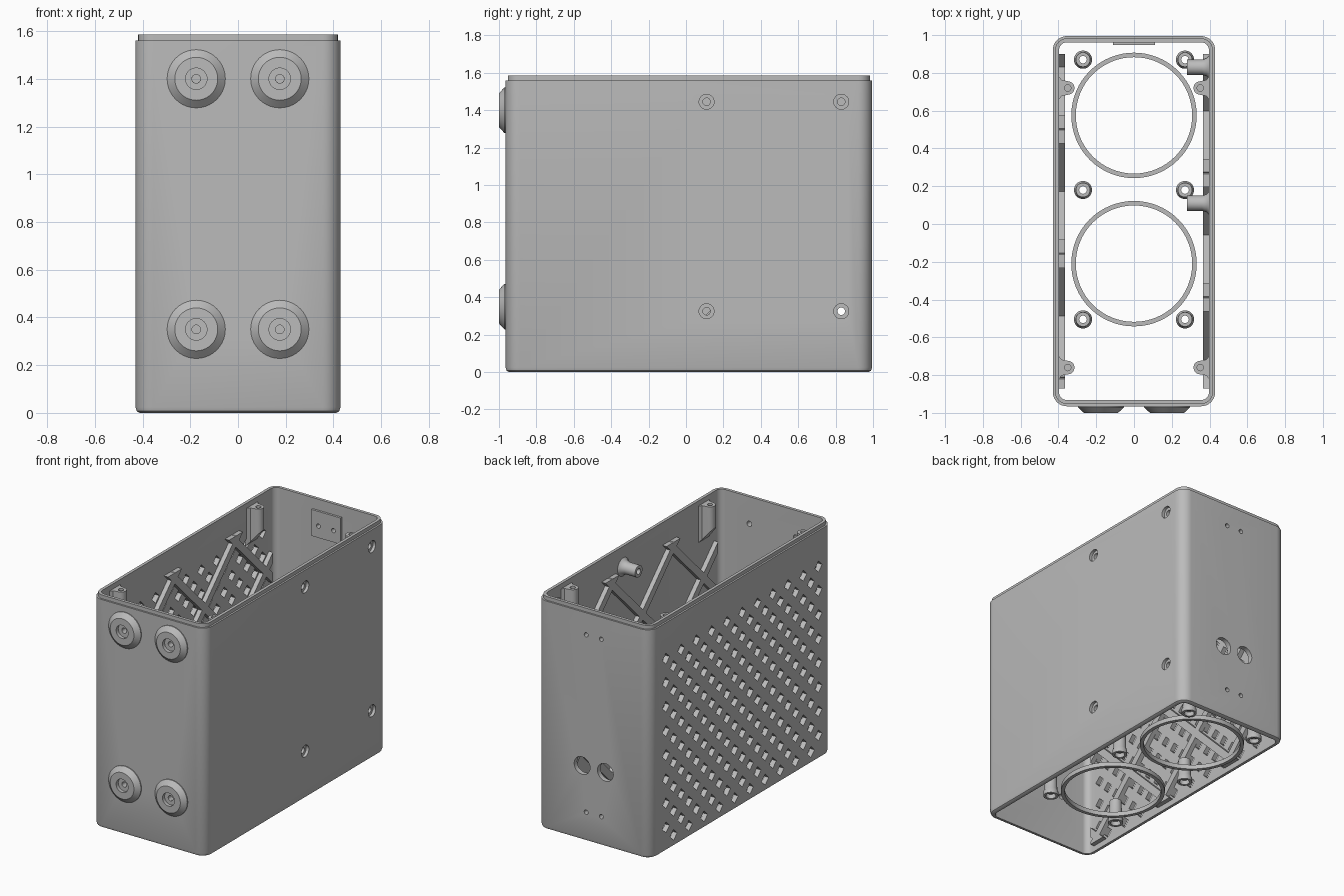
import bpy, bmesh
from math import pi, cos, sin
from mathutils import Matrix, Vector

cube = bpy.data.objects.get("Cube")
if cube:
    bpy.data.objects.remove(cube, do_unlink=True)

grey = bpy.data.materials.new("light_grey_plastic")
grey.use_nodes = True
grey.diffuse_color = (0.5, 0.5, 0.5, 1)
grey.node_tree.nodes["Principled BSDF"].inputs["Base Color"].default_value = grey.diffuse_color

# Main dimensions
W, FRONT, BACK, H, WALL = 0.43, -0.965, 0.995, 1.585, 0.033
INNER = W - WALL
TO_X = Matrix.Rotation(pi / 2, 4, 'Y')
TO_BACK = Matrix.Rotation(-pi / 2, 4, 'X')
TO_FRONT = Matrix.Rotation(pi / 2, 4, 'X')
UP = Matrix.Identity(4)


def finish(name, bm):
    bmesh.ops.remove_doubles(bm, verts=bm.verts, dist=1e-5)
    bmesh.ops.recalc_face_normals(bm, faces=bm.faces)
    me = bpy.data.meshes.new(name)
    bm.to_mesh(me)
    bm.free()
    me.materials.append(grey)
    ob = bpy.data.objects.new(name, me)
    bpy.context.collection.objects.link(ob)
    return ob


def smooth(ob):
    bpy.ops.object.select_all(action='DESELECT')
    ob.select_set(True)
    bpy.context.view_layer.objects.active = ob
    bpy.ops.object.shade_smooth_by_angle(angle=0.6)


def skin(bm, rows, loop):
    """Join equal rings of points with quads."""
    rings = [[bm.verts.new(p) for p in row] for row in rows]
    pairs = list(zip(rings, rings[1:])) + ([(rings[-1], rings[0])] if loop else [])
    for a, b in pairs:
        for i in range(len(a)):
            j = (i + 1) % len(a)
            bm.faces.new((a[i], a[j], b[j], b[i]))


def lathe(bm, profile, place, rot=UP, segs=32, loop=False):
    m = Matrix.Translation(place) @ rot
    rows = [[m @ Vector((r * cos(2 * pi * i / segs), r * sin(2 * pi * i / segs), h))
             for i in range(segs)] for r, h in profile]
    skin(bm, rows, loop)


def plug(bm, r, h0, h1, place, rot=UP, segs=24):
    lathe(bm, [(0, h0), (r, h0), (r, h1), (0, h1)], place, rot, segs)


def cut(ob, cutter):
    mod = ob.modifiers.new("cut", 'BOOLEAN')
    mod.object = cutter
    mod.solver = 'EXACT'
    bpy.context.view_layer.update()
    me = bpy.data.meshes.new_from_object(ob.evaluated_get(bpy.context.evaluated_depsgraph_get()))
    ob.modifiers.clear()
    ob.data = me


def discard(ob):
    bpy.data.objects.remove(ob, do_unlink=True)


def outline(inset, z, radius=0.075, steps=8):
    """Rounded rectangle around the case."""
    r = radius - inset
    pts = []
    for k, (sx, sy) in enumerate([(1, 1), (-1, 1), (-1, -1), (1, -1)]):
        cx = sx * (W - radius)
        cy = BACK - radius if sy > 0 else FRONT + radius
        for i in range(steps + 1):
            a = pi / 2 * (k + i / steps)
            pts.append((cx + r * cos(a), cy + r * sin(a), z))
    return pts


# Case shell: open tube with a bevelled foot and a stepped rim
bm = bmesh.new()
skin(bm, [outline(i, z) for i, z in [
    (0.018, 0), (0.006, 0.007), (0, 0.024), (0, 1.56), (0.012, 1.56),
    (0.012, H), (WALL, H), (WALL, 0)]], True)
case = finish("case_shell", bm)

# Staggered diamond vents in one side
STEP = 0.1645
bm = bmesh.new()
for row in range(16):
    odd = row % 2
    for col in range(11 - odd):
        place = (-W, 0.83 - STEP * (col + odd / 2), 1.315 - row * STEP / 2)
        plug(bm, 0.038, -0.06, 0.06, place, TO_X, 4)
vents = finish("vent_cutter", bm)
cut(case, vents)
discard(vents)

# Holes: side screws, front feet, back bracket screws, cable ports
SCREWS = [(y, z) for y in (0.11, 0.83) for z in (0.325, 1.445)]
FEET = [(x, z) for x in (-0.175, 0.175) for z in (0.35, 1.4)]
bm = bmesh.new()
for y, z in SCREWS:
    lathe(bm, [(0, -0.1), (0.02, -0.1), (0.02, -0.02), (0.04, -0.02), (0.04, 0.02), (0, 0.02)],
          (W, y, z), TO_X)
for x, z in FEET:
    plug(bm, 0.018, -0.06, 0.02, (x, FRONT, z), TO_FRONT)
for x in (-0.057, 0.057):
    for z in (0.2, 1.41):
        plug(bm, 0.015, -0.08, 0.02, (x, BACK, z), TO_BACK, 16)
for x in (-0.088, 0.088):
    plug(bm, 0.06, -0.08, 0.02, (x, BACK, 0.51), TO_BACK)
holes = finish("hole_cutter", bm)
cut(case, holes)

# Bracket pads inside the back wall
for label, z in (("lower", 0.2), ("upper", 1.42)):
    bm = bmesh.new()
    bmesh.ops.create_cube(bm, size=1, matrix=Matrix.Translation((0, BACK - WALL - 0.005, z))
                          @ Matrix.Diagonal((0.22, 0.02, 0.18, 1)))
    pad = finish(label + "_back_pad", bm)
    cut(pad, holes)
discard(holes)
smooth(case)

# Conical feet on the front
for n, (x, z) in enumerate(FEET):
    bm = bmesh.new()
    lathe(bm, [(0.018, 0), (0.122, 0), (0.122, 0.006), (0.09, 0.035), (0.045, 0.035),
               (0.045, 0.012), (0.018, 0.012)], (x, FRONT, z), TO_FRONT, 40, True)
    smooth(finish(f"front_foot_{n + 1}", bm))

# Screw standoffs inside the plain side, flared at the wall
for n, (y, z) in enumerate(SCREWS):
    bm = bmesh.new()
    lathe(bm, [(0.02, 0.28), (0.04, 0.28), (0.04, 0.36), (0.048, 0.385), (0.065, INNER + 0.003),
               (0.02, INNER + 0.003)], (0, y, z), TO_X, 32, True)
    smooth(finish(f"side_standoff_{n + 1}", bm))

# Fan rings and fan screw bosses at the bottom
for n, y in enumerate((0.575, -0.21)):
    bm = bmesh.new()
    lathe(bm, [(0.308, 0), (0.332, 0), (0.332, 0.03), (0.308, 0.03)], (0, y, 0), UP, 64, True)
    smooth(finish(f"fan_ring_{n + 1}", bm))
for n, (x, y) in enumerate((x, y) for x in (-0.27, 0.27) for y in (0.87, 0.18, -0.505)):
    bm = bmesh.new()
    lathe(bm, [(0.032, 0), (0.048, 0), (0.048, 0.03), (0.042, 0.04), (0.038, 0.16), (0.02, 0.16),
               (0.02, 0.03), (0.032, 0.03)], (x, y, 0), UP, 32, True)
    smooth(finish(f"fan_boss_{n + 1}", bm))

# Lid posts: rounded noses on the side walls with sloping undersides
for label, side in (("right", -1), ("left", 1)):
    for end, y in (("front", -0.76), ("back", 0.72)):
        shape = [(-0.005, -0.065), (0.015, -0.042)]
        shape += [(0.046 + 0.036 * cos(a), 0.036 * sin(a))
                  for a in [-pi / 2 + pi * i / 10 for i in range(11)]]
        shape += [(0.015, 0.042), (-0.005, 0.065)]
        bm = bmesh.new()
        rows = [[(side * (INNER - d), y + v, z + k * d) for d, v in shape]
                for z, k in ((1.3, 1.2), (1.55, 0))]
        skin(bm, rows, False)
        bmesh.ops.holes_fill(bm, edges=bm.edges)
        post = finish(f"{label}_{end}_lid_post", bm)
        bm = bmesh.new()
        plug(bm, 0.017, 1.43, 1.6, (side * (INNER - 0.046), y, 0))
        bore = finish("bore_cutter", bm)
        cut(post, bore)
        discard(bore)
        smooth(post)

# Crossed stiffening ribs inside both sides, trimmed to a rectangle
for label, side, peak in (("right", -1, 0.501), ("left", 1, 0.27)):
    bm = bmesh.new()
    for k in range(-4, 5):
        for tilt in (-1, 1):
            bmesh.ops.create_cube(bm, size=1, matrix=Matrix.Translation(
                (side * (INNER - 0.014), peak + 4 * STEP * k, 1.39))
                @ Matrix.Rotation(tilt * pi / 4, 4, 'X') @ Matrix.Diagonal((0.034, 0.05, 6, 1)))
    for co, no in (((0, 0.9, 0), (0, 1, 0)), ((0, -0.87, 0), (0, -1, 0)),
                   ((0, 0, 1.43), (0, 0, 1)), ((0, 0, 0.04), (0, 0, -1))):
        bmesh.ops.bisect_plane(bm, geom=bm.verts[:] + bm.edges[:] + bm.faces[:],
                               plane_co=co, plane_no=no, clear_outer=True)
        bmesh.ops.holes_fill(bm, edges=[e for e in bm.edges if e.is_boundary])
    finish(label + "_wall_ribs", bm)
